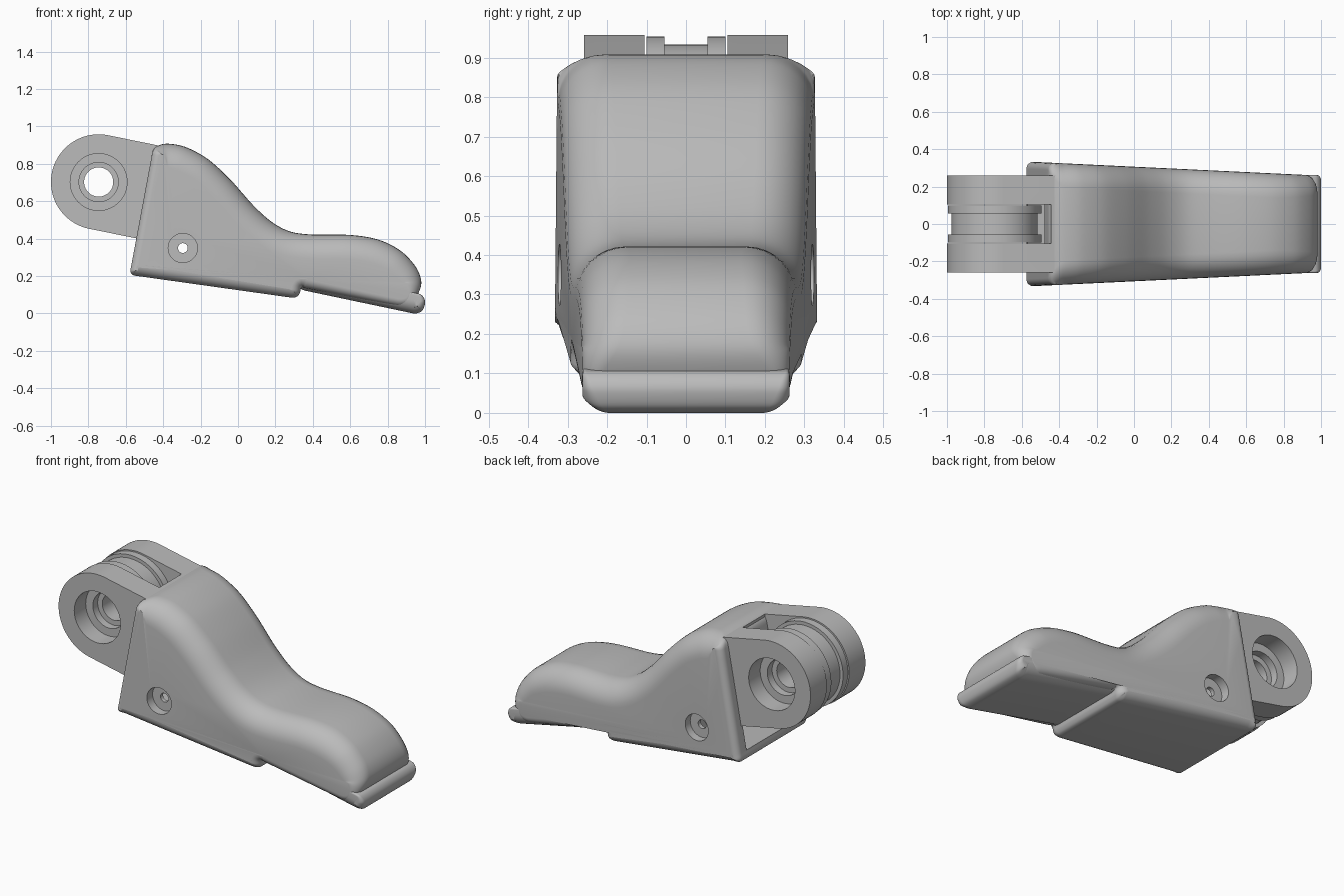
import bpy, bmesh, math
from mathutils import Vector, Matrix

cube = bpy.data.objects.get("Cube")
if cube:
    bpy.data.objects.remove(cube, do_unlink=True)

grey = bpy.data.materials.new("plain grey")
grey.use_nodes = True
grey.diffuse_color = (0.5, 0.5, 0.5, 1)
grey.node_tree.nodes["Principled BSDF"].inputs["Base Color"].default_value = (0.5, 0.5, 0.5, 1)


def make(name, bm):
    bmesh.ops.recalc_face_normals(bm, faces=bm.faces[:])
    mesh = bpy.data.meshes.new(name)
    bm.to_mesh(mesh)
    bm.free()
    mesh.materials.append(grey)
    ob = bpy.data.objects.new(name, mesh)
    bpy.context.collection.objects.link(ob)
    return ob


def select(ob):
    bpy.ops.object.select_all(action='DESELECT')
    ob.select_set(True)
    bpy.context.view_layer.objects.active = ob


def smooth(ob):
    select(ob)
    bpy.ops.object.shade_smooth_by_angle(angle=math.radians(35))


def cut(ob, cutter):
    cutter.hide_render = True
    mod = ob.modifiers.new("cut", 'BOOLEAN')
    mod.object, mod.operation, mod.solver = cutter, 'DIFFERENCE', 'EXACT'
    select(ob)
    bpy.ops.object.modifier_apply(modifier=mod.name)
    bpy.data.objects.remove(cutter, do_unlink=True)


def box(name, centre, size, tilt=0):
    bm = bmesh.new()
    m = Matrix.Translation(centre) @ Matrix.Rotation(tilt, 4, 'Y') @ Matrix.Diagonal((*size, 1))
    bmesh.ops.create_cube(bm, size=1, matrix=m)
    return make(name, bm)


def rod(name, x, z, radius, y0, y1):
    bm = bmesh.new()
    m = Matrix.Translation((x, (y0 + y1) / 2, z)) @ Matrix.Rotation(math.pi / 2, 4, 'X')
    bmesh.ops.create_cone(bm, cap_ends=True, segments=64, radius1=radius,
                          radius2=radius, depth=y1 - y0, matrix=m)
    return make(name, bm)


def closed_curve(points, steps=6):
    """Smooth closed curve through (x, z, edge radius) points."""
    pts = [Vector(p) for p in points]
    n = len(pts)
    tangents = []
    for i, p in enumerate(pts):
        a, b = pts[i - 1], pts[(i + 1) % n]
        tangents.append((b - a).normalized() * min((p - a).length, (b - p).length))
    out = []
    for i in range(n):
        p, q, s, t = pts[i], pts[(i + 1) % n], tangents[i], tangents[(i + 1) % n]
        for k in range(steps):
            u = k / steps
            out.append(p * (1 + 2 * u) * (1 - u) ** 2 + q * u * u * (3 - 2 * u)
                       + s * u * (1 - u) ** 2 - t * u * u * (1 - u))
    return out


def rounded_slab(name, points, half_width, segments=8):
    """Side profile spread across y, its rim rounded by each point's radius."""
    curve = closed_curve(points)
    n = len(curve)
    bm = bmesh.new()
    rings = []
    angles = [math.pi / 2 * k / segments for k in range(segments + 1)]
    for side, order in ((1, reversed(angles)), (-1, angles)):
        for a in order:
            ring = []
            for i, p in enumerate(curve):
                d = curve[(i + 1) % n] - curve[i - 1]
                nx, nz = Vector((-d.y, d.x)).normalized()
                r = p.z
                back = r * (1 - math.cos(a))
                x, z = p.x - nx * back, p.y - nz * back
                ring.append(bm.verts.new((x, side * (half_width(x) - r * (1 - math.sin(a))), z)))
            rings.append(ring)
    for a, b in zip(rings, rings[1:]):
        for i in range(n):
            j = (i + 1) % n
            bm.faces.new((a[i], a[j], b[j], b[i]))
    bm.faces.new(rings[0])
    bm.faces.new(rings[-1])
    return make(name, bm)


# Body shell: humped lever narrowing towards the toe
body = rounded_slab("lever_body", [
    (-.575, .225, .04), (-.57, .26, .04), (-.46, .85, .04), (-.44, .89, .07),
    (-.38, .908, .12), (-.28, .89, .13), (-.16, .825, .13), (-.04, .715, .13),
    (.08, .58, .13), (.18, .49, .13), (.28, .438, .13), (.4, .422, .13),
    (.6, .42, .13), (.75, .395, .13), (.87, .335, .12), (.95, .25, .11),
    (.98, .17, .09), (.96, .1, .05), (.92, .05, .04), (.85, .04, .04),
    (.36, .135, .05), (.34, .14, .05), (.33, .11, .05), (.315, .09, .06),
    (.285, .085, .06), (-.52, .198, .06), (-.56, .205, .05),
], lambda x: .328 - .048 * (x + .45))
tilt = math.radians(9)
cut(body, box("cavity_cutter", (-.42, 0, .49), (.56, .49, .5), tilt))
PIN = (-.295, .35)
for side in (-1, 1):
    y0, y1 = sorted((side * .27, side * .45))
    cut(body, rod("pin_recess_cutter", *PIN, .078, y0, y1))
cut(body, rod("pin_hole_cutter", *PIN, .026, -.5, .5))
smooth(body)

# Tongue plate under the toe
plate = rounded_slab("tongue_plate", [
    (.33, .14, .03), (.34, .17, .01), (.36, .19, .01), (.86, .125, .01),
    (.97, .105, .01), (.993, .085, .02), (1, .055, .03), (.985, .015, .05),
    (.95, 0, .07), (.92, .004, .07), (.36, .122, .07),
], lambda x: .262)
smooth(plate)

# Hinge fork: rounded block, slotted for the roller
HX, HZ, R = -.745, .703, .255
slope = math.radians(-11.5)
bm = bmesh.new()
arc = [math.pi / 2 + slope + math.pi * k / 40 for k in range(41)]
outline = [(HX + R * math.cos(a), HZ + R * math.sin(a)) for a in arc]
reach = Vector((math.cos(slope), math.sin(slope))) * .4
outline += [(outline[-1][0] + reach.x, outline[-1][1] + reach.y),
            (outline[0][0] + reach.x, outline[0][1] + reach.y)]
face = bm.faces.new([bm.verts.new((x, -.258, z)) for x, z in outline])
ext = bmesh.ops.extrude_face_region(bm, geom=[face])["geom"]
bmesh.ops.translate(bm, vec=(0, .516, 0), verts=[v for v in ext if isinstance(v, bmesh.types.BMVert)])
fork = make("hinge_fork", bm)
cut(fork, box("slot_cutter", (-.845, 0, HZ), (.8, .21, 1)))
for side in (-1, 1):
    y0, y1 = sorted((side * .15, side * .4))
    cut(fork, rod("bore_cutter", HX, HZ, .152, y0, y1))
cut(fork, rod("bore_cutter", HX, HZ, .105, -.4, .4))
smooth(fork)

# Grooved roller with a through bore, spun about the hinge axis
bm = bmesh.new()
section = [(.078, -.1), (.25, -.1), (.25, -.055), (.23, -.055),
           (.23, .055), (.25, .055), (.25, .1), (.078, .1)]
verts = [bm.verts.new((HX + r, y, HZ)) for r, y in section]
edges = [bm.edges.new((verts[i - 1], verts[i])) for i in range(len(verts))]
bmesh.ops.spin(bm, geom=verts + edges, cent=(HX, 0, HZ), axis=(0, 1, 0),
               angle=2 * math.pi, steps=64, use_merge=True)
bmesh.ops.remove_doubles(bm, verts=bm.verts[:], dist=.0001)
smooth(make("grooved_roller", bm))
